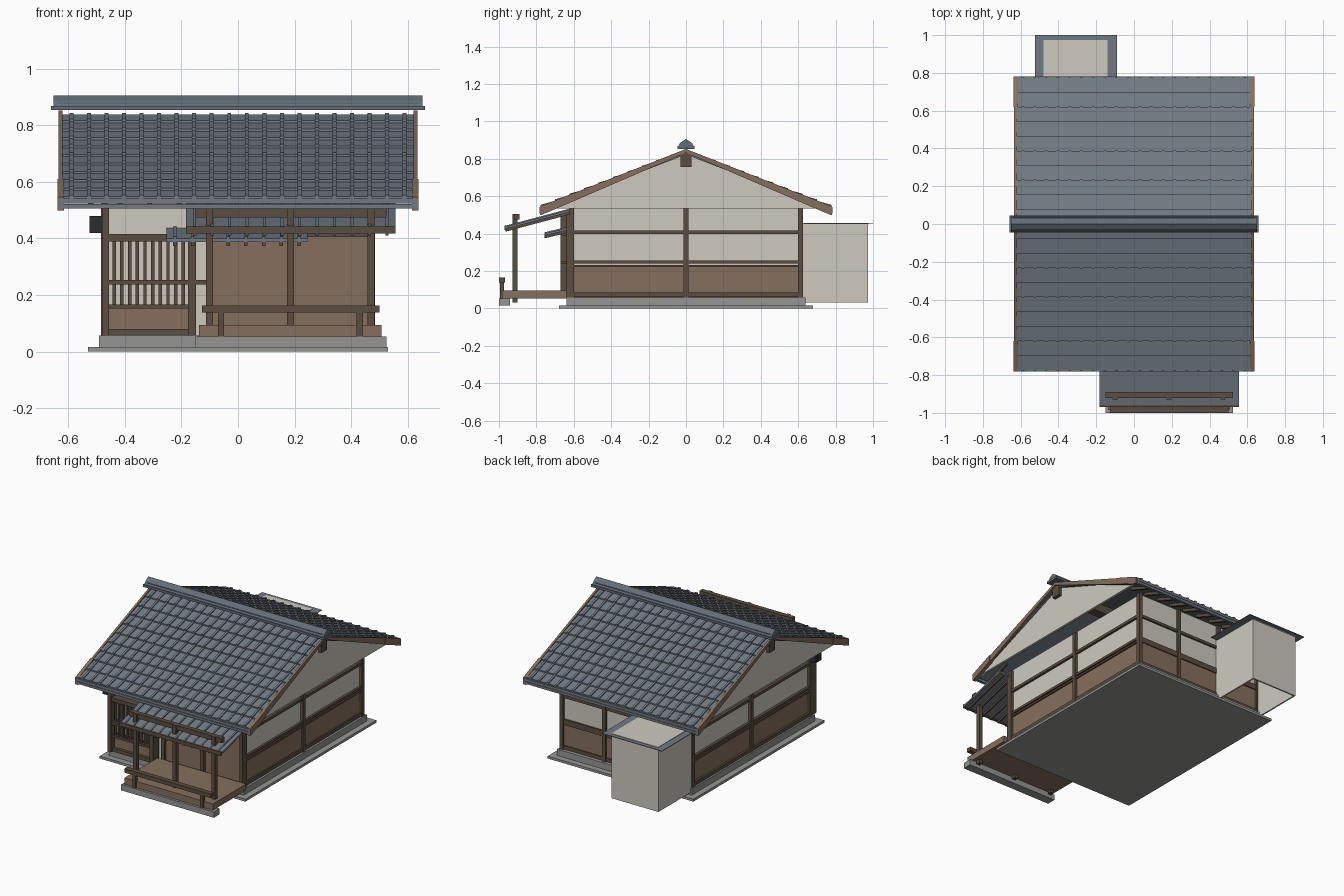
import bpy, bmesh

cube = bpy.data.objects.get("Cube")
if cube:
    bpy.data.objects.remove(cube, do_unlink=True)


def material(name, r, g, b):
    m = bpy.data.materials.new(name)
    m.use_nodes = True
    m.diffuse_color = (r, g, b, 1)
    m.node_tree.nodes["Principled BSDF"].inputs["Base Color"].default_value = (r, g, b, 1)
    return m


PLASTER = material("plaster", .62, .59, .52)
BOARD = material("brown_boards", .235, .16, .11)
TIMBER = material("dark_timber", .105, .075, .05)
TILE = material("roof_tile", .165, .195, .23)
RIDGE = material("ridge_tile", .125, .155, .185)
STONE = material("stone", .3, .3, .29)
BLACK = material("black_metal", .025, .027, .03)


def make(name, prisms, mat):
    """One object from prisms: each is a y-z outline swept from x0 to x1."""
    bm = bmesh.new()
    for outline, x0, x1 in prisms:
        ends = [[bm.verts.new((x, y, z)) for y, z in outline] for x in (x0, x1)]
        bm.faces.new(ends[0])
        bm.faces.new(ends[1][::-1])
        for i in range(len(outline)):
            j = (i + 1) % len(outline)
            bm.faces.new((ends[0][j], ends[0][i], ends[1][i], ends[1][j]))
    bmesh.ops.recalc_face_normals(bm, faces=bm.faces)
    me = bpy.data.meshes.new(name)
    bm.to_mesh(me)
    bm.free()
    me.materials.append(mat)
    ob = bpy.data.objects.new(name, me)
    bpy.context.collection.objects.link(ob)
    return ob


def box(x0, x1, y0, y1, z0, z1):
    return ([(y0, z0), (y1, z0), (y1, z1), (y0, z1)], x0, x1)


def strip(y0, z0, y1, z1, thick):
    """Sloping outline with its top edge on the two given points."""
    return [(y0, z0), (y1, z1), (y1, z1 - thick), (y0, z0 - thick)]


def roof_z(y):
    return .842 - .385 * abs(y)


def spread(a, b, n):
    return [a + (b - a) * i / (n - 1) for i in range(n)]


# Foundation and wall cores
make("ground_slab", [box(-.53, .53, -.68, .68, 0, .016)], STONE)
make("foundation", [box(-.49, .49, -.64, .64, .016, .057)], STONE)
make("plaster_walls", [box(-.465, .465, -.61, .61, .057, .56)], PLASTER)

# Lower boards on the sides and back, door boards on the front
make("lower_boards", [box(-.47, .47, -.6, .615, .057, .22)], BOARD)
make("door_boards", [box(-.1, .47, -.62, -.6, .057, .43)], BOARD)
make("front_lower_board", [box(-.47, -.16, -.635, -.6, .057, .155)], BOARD)

# Side and back timber frame
frame = []
for s in (-1, 1):
    xa, xb = sorted((s * .46, s * .483))
    for y in (-.612, 0, .612):
        frame.append(box(xa, xb, y - .014, y + .014, .057, .55))
    for z0, z1 in ((.06, .084), (.22, .232), (.24, .256), (.397, .415)):
        frame.append(box(xa, xb - .003 if s > 0 else xb, -.615, .615, z0, z1))
for x in (-.469, -.16, .16, .469):
    frame.append(box(x - .013, x + .013, .6, .626, .057, .56))
for z0, z1 in ((.06, .084), (.22, .256), (.397, .415)):
    frame.append(box(-.47, .47, .6, .622, z0, z1))
make("wall_frame", frame, TIMBER)

# Front lattice window bay
lattice = [box(-.48, -.455, -.67, -.6, .057, .505),
           box(-.176, -.148, -.67, -.6, .057, .415),
           box(-.47, -.15, -.655, -.6, .057, .08),
           box(-.48, -.11, -.665, -.6, .39, .415),
           box(-.48, -.11, -.665, -.6, .238, .254),
           box(-.46, -.16, -.66, -.6, .152, .166)]
for x in spread(-.437, -.193, 10):
    lattice.append(box(x - .006, x + .006, -.652, -.635, .166, .39))
make("lattice_window", lattice, TIMBER)
make("door_posts", [box(x - .012, x + .012, -.64, -.6, .057, .505)
                    for x in (-.1, .185, .47)]
     + [box(-.1, .47, -.635, -.6, .405, .43)], TIMBER)
make("meter_box", [box(-.525, -.48, -.66, -.6, .42, .48)], BLACK)

# Gable ends with ridge beam
gable = [(-.75, .535), (.75, .535), (0, .828)]
make("gables", [(gable, -.605, -.59), (gable, .59, .605)], PLASTER)
make("ridge_beam", [box(-.628, .628, -.03, .03, .755, .828)], TIMBER)

# Main roof: stepped courses with cover ribs
COURSES = 10
step = .775 / COURSES
slabs, ribs, rafters, barges, eaves, blocks = [], [], [], [], [], []
for s in (-1, 1):
    outline = [(0, roof_z(0) - .02)]
    for k in range(COURSES):
        ya, yb = k * step, (k + 1) * step
        outline += [(s * ya, roof_z(ya) - .004), (s * yb, roof_z(yb) + .004)]
        for x in spread(-.588, .588, 20):
            ribs.append((strip(s * (ya + .004), roof_z(ya) + .001,
                               s * (yb + .002), roof_z(yb) + .01, .012), x - .007, x + .007))
    outline.append((s * .775, roof_z(.775) - .02))
    slabs.append((outline, -.622, .622))
    for x in spread(-.52, .52, 11):
        rafters.append((strip(s * .6, roof_z(.6) - .018, s * .77, roof_z(.77) - .018, .022),
                        x - .009, x + .009))
    board = [(0, .852), (s * .778, .546), (s * .778, .498), (s * .74, .513), (0, .832)]
    tip = strip(s * .62, roof_z(.62) + .006, s * .781, .544, .045)
    for e in (-1, 1):
        barges.append((board, *sorted((e * .62, e * .634))))
        blocks.append((tip, *sorted((e * .615, e * .638))))
    ys = sorted((s * .765, s * .782))
    eaves.append(box(-.634, .634, *ys, .506, .522))
    eaves.append(box(-.634, .634, *ys, .524, .541))
make("main_roof", slabs, TILE)
make("roof_ribs", ribs, TILE)
make("eave_tiles", eaves, TILE)
make("rafters", rafters, TIMBER)
make("barge_boards", barges, BOARD)
make("barge_ends", blocks, BOARD)

# Ridge cap
make("ridge_base", [box(-.66, .66, -.046, .046, .853, .868),
                    box(-.64, .64, -.036, .036, .868, .882)], RIDGE)
make("ridge_cap", [([(-.045, .86), (-.03, .886), (0, .905), (.03, .886), (.045, .86)],
                    -.652, .652)], RIDGE)

# Veranda floor, stone edge, posts and railing
make("veranda_floor", [box(-.137, .507, -.985, -.64, .053, .095)], BOARD)
make("veranda_stone", [box(-.15, .525, -1, -.94, .015, .053)], STONE)
make("veranda_posts", [box(x - .0125, x + .0125, -.928, -.902, .03, .505)
                       for x in (-.1, .185, .47)], TIMBER)
make("veranda_beam", [box(-.15, .525, -.92, -.89, .474, .505)], TIMBER)
make("hand_rail", [box(-.127, .5, -1, -.968, .138, .164)]
     + [box(x - .011, x + .011, -.995, -.973, .053, .14) for x in (-.06, .43)], TIMBER)

# Veranda roof and small door canopy, both with ribs and rafters


def lean_to(name, x0, x1, y0, z0, y1, z1, count, thick):
    make(name + "_roof", [(strip(y0, z0, y1, z1, thick), x0, x1)], TILE)
    xs = spread(x0 + .03, x1 - .03, count)
    make(name + "_ribs", [(strip(y0, z0 + .006, y1, z1 + .006, .008), x - .005, x + .005)
                          for x in xs], TILE)
    make(name + "_rafters", [(strip(y0, z0 - thick, y1, z1 - thick, .014), x - .006, x + .006)
                             for x in xs], TIMBER)


lean_to("veranda", -.183, .556, -.62, .528, -.965, .436, 12, .012)
make("veranda_fascia", [box(-.183, .556, -.97, -.958, .418, .443)], TIMBER)
lean_to("canopy", -.253, .246, -.61, .436, -.757, .4, 8, .012)

# Rear closet, open below, with a thin flashing around its top
make("closet_walls", [box(-.48, -.47, .615, .972, .03, .455),
                      box(-.15, -.14, .615, .972, .03, .455),
                      box(-.48, -.14, .962, .972, .03, .455),
                      box(-.48, -.14, .615, .975, .447, .457)], PLASTER)
make("closet_flashing", [box(-.525, -.09, .63, 1, .45, .454)], TILE)
